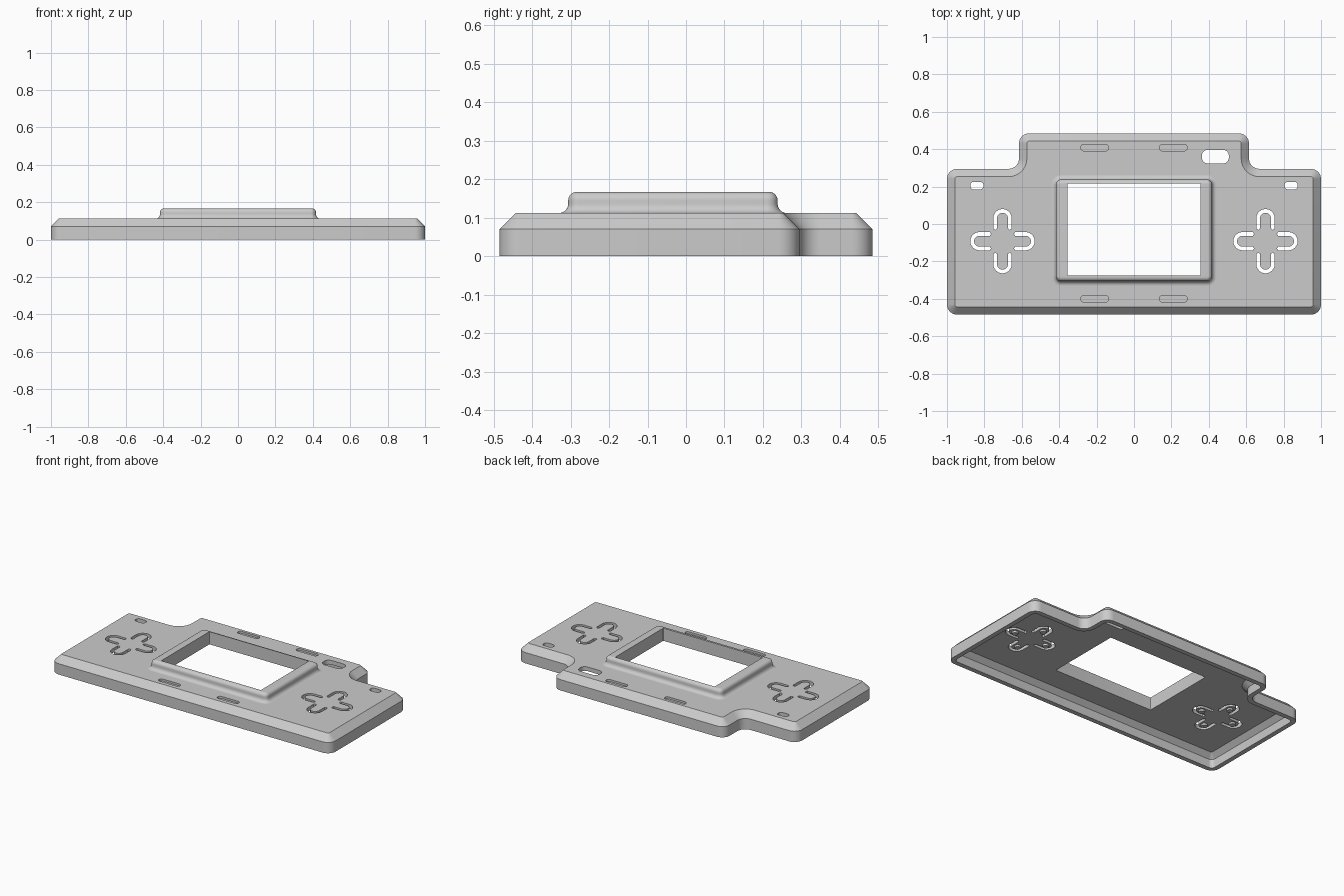
import bpy, bmesh
from math import sin, cos, pi
from mathutils import Vector

if "Cube" in bpy.data.objects:
    bpy.data.objects.remove(bpy.data.objects["Cube"])

grey = bpy.data.materials.new("light_grey_plastic")
grey.use_nodes = True
colour = (0.6, 0.6, 0.6, 1)
grey.diffuse_color = colour
grey.node_tree.nodes["Principled BSDF"].inputs["Base Color"].default_value = colour

TOP, FLOOR, WALL, BEVEL = 0.112, 0.085, 0.03, 0.042
SEGS = 8


def arc(cx, cy, r, start, end, n=SEGS):
    return [(cx + r * cos(start + (end - start) * i / n),
             cy + r * sin(start + (end - start) * i / n)) for i in range(n + 1)]


def rounded_rect(cx, cy, hx, hy, r):
    pts = []
    for k, (sx, sy) in enumerate([(1, 1), (-1, 1), (-1, -1), (1, -1)]):
        pts += arc(cx + sx * (hx - r), cy + sy * (hy - r), r, k * pi / 2, (k + 1) * pi / 2)
    return pts


def outline(d):
    """Shouldered body outline, moved inwards by d."""
    r = 0.055
    c = max(r - d, 0.004)
    side, low, shoulder, neck, high = 1 - d, -0.485 + d, 0.295 - d, 0.615 - d, 0.485 - d
    half = arc(side - c, low + c, c, -pi / 2, 0)
    half += arc(side - c, shoulder - c, c, 0, pi / 2)
    half += arc(0.615 + r, 0.295 + r, r + d, -pi / 2, -pi)
    half += arc(neck - c, high - c, c, 0, pi / 2)
    return half + [(-x, y) for x, y in reversed(half)]


def new_object(name, bm):
    bmesh.ops.recalc_face_normals(bm, faces=bm.faces)
    mesh = bpy.data.meshes.new(name)
    bm.to_mesh(mesh)
    bm.free()
    mesh.materials.append(grey)
    ob = bpy.data.objects.new(name, mesh)
    bpy.context.collection.objects.link(ob)
    return ob


def loft(bm, rings, cap_start=True, cap_end=True):
    """Skin a list of (outline, height) rings."""
    loops = [[bm.verts.new((x, y, z)) for x, y in pts] for pts, z in rings]
    for a, b in zip(loops, loops[1:]):
        for i in range(len(a)):
            j = (i + 1) % len(a)
            bm.faces.new((a[i], a[j], b[j], b[i]))
    if cap_start:
        bm.faces.new(loops[0])
    if cap_end:
        bm.faces.new(loops[-1])


def make_active(ob):
    bpy.ops.object.select_all(action='DESELECT')
    ob.select_set(True)
    bpy.context.view_layer.objects.active = ob


def smooth(ob):
    make_active(ob)
    bpy.ops.object.shade_smooth_by_angle(angle=0.5)


# Hollow faceplate: inside cavity, rim, outer wall, sloped edge, top
bm = bmesh.new()
knee = TOP - BEVEL
inner_slope = BEVEL + WALL * 0.6
loft(bm, [(outline(inner_slope), FLOOR),
          (outline(WALL), FLOOR - inner_slope + WALL),
          (outline(WALL), 0), (outline(0), 0),
          (outline(0), knee), (outline(BEVEL), TOP)])
faceplate = new_object("faceplate", bm)

# Openings and recesses
HOLE = (0, -0.03, 0.356, 0.246, 0.004)
cut = bmesh.new()


def cut_through(pts, bottom=0.03):
    loft(cut, [(pts, bottom), (pts, 0.2)])


cut_through(rounded_rect(*HOLE))
cut_through(rounded_rect(0.435, 0.36, 0.072, 0.036, 0.03))
for s in (-1, 1):
    cut_through(rounded_rect(s * 0.84, 0.205, 0.035, 0.02, 0.017))
    for y in (0.408, -0.4):
        cut_through(rounded_rect(s * 0.21, y, 0.075, 0.017, 0.016), 0.099)

# U-shaped slots that free the button tongues
PAD_Y, REACH, OUT, IN, START = -0.092, 0.172, 0.049, 0.029, 0.068
u_slot = arc(REACH - OUT, 0, OUT, -pi / 2, pi / 2, 12)
u_slot += [(START, OUT), (START - 0.007, (OUT + IN) / 2), (START, IN)]
u_slot += arc(REACH - OUT, 0, IN, pi / 2, -pi / 2, 12)
u_slot += [(START, -IN), (START - 0.007, -(OUT + IN) / 2), (START, -OUT)]
for s in (-1, 1):
    for k in range(4):
        c, n = cos(k * pi / 2), sin(k * pi / 2)
        cut_through([(s * 0.703 + x * c - y * n, PAD_Y + x * n + y * c) for x, y in u_slot])

cutter = new_object("opening_cutter", cut)
cutter.hide_render = True
mod = faceplate.modifiers.new("openings", 'BOOLEAN')
mod.operation = 'DIFFERENCE'
mod.solver = 'EXACT'
mod.object = cutter
make_active(faceplate)
bpy.ops.object.modifier_apply(modifier=mod.name)
bpy.data.objects.remove(cutter)
smooth(faceplate)

# Raised screen frame: flared foot, upright side, rounded lip, inner wall
FOOT, LIP, HIGH = 0.024, 0.022, 0.167
profile = [(FOOT - x, TOP + FOOT - y) for x, y in arc(0, 0, FOOT, pi / 2, 0, 6)]
profile = [(FOOT * (1 - sin(t * pi / 12)), TOP + FOOT * (1 - cos(t * pi / 12))) for t in range(7)]
profile += [(-LIP * (1 - cos(t * pi / 12)), HIGH - LIP * (1 - sin(t * pi / 12))) for t in range(7)]
rings = [(rounded_rect(0, -0.034, 0.417 + d, 0.272 + d, 0.028 + d), z) for d, z in profile]
rings += [(rounded_rect(*HOLE), HIGH), (rounded_rect(*HOLE), TOP)]
bm = bmesh.new()
loft(bm, rings, False, False)
smooth(new_object("screen_frame", bm))

# Small contact posts under the button tongues
for s, side in ((-1, "right"), (1, "left")):
    bm = bmesh.new()
    for dx, dy in ((1, 0), (0, 1), (-1, 0), (0, -1)):
        spot = Vector((s * 0.703, PAD_Y)) + 0.115 * Vector((dx, dy))
        pts = rounded_rect(spot.x, spot.y, 0.018, 0.018, 0.016)
        loft(bm, [(pts, FLOOR - 0.012), (pts, FLOOR + 0.01)])
    smooth(new_object(side + "_button_posts", bm))
